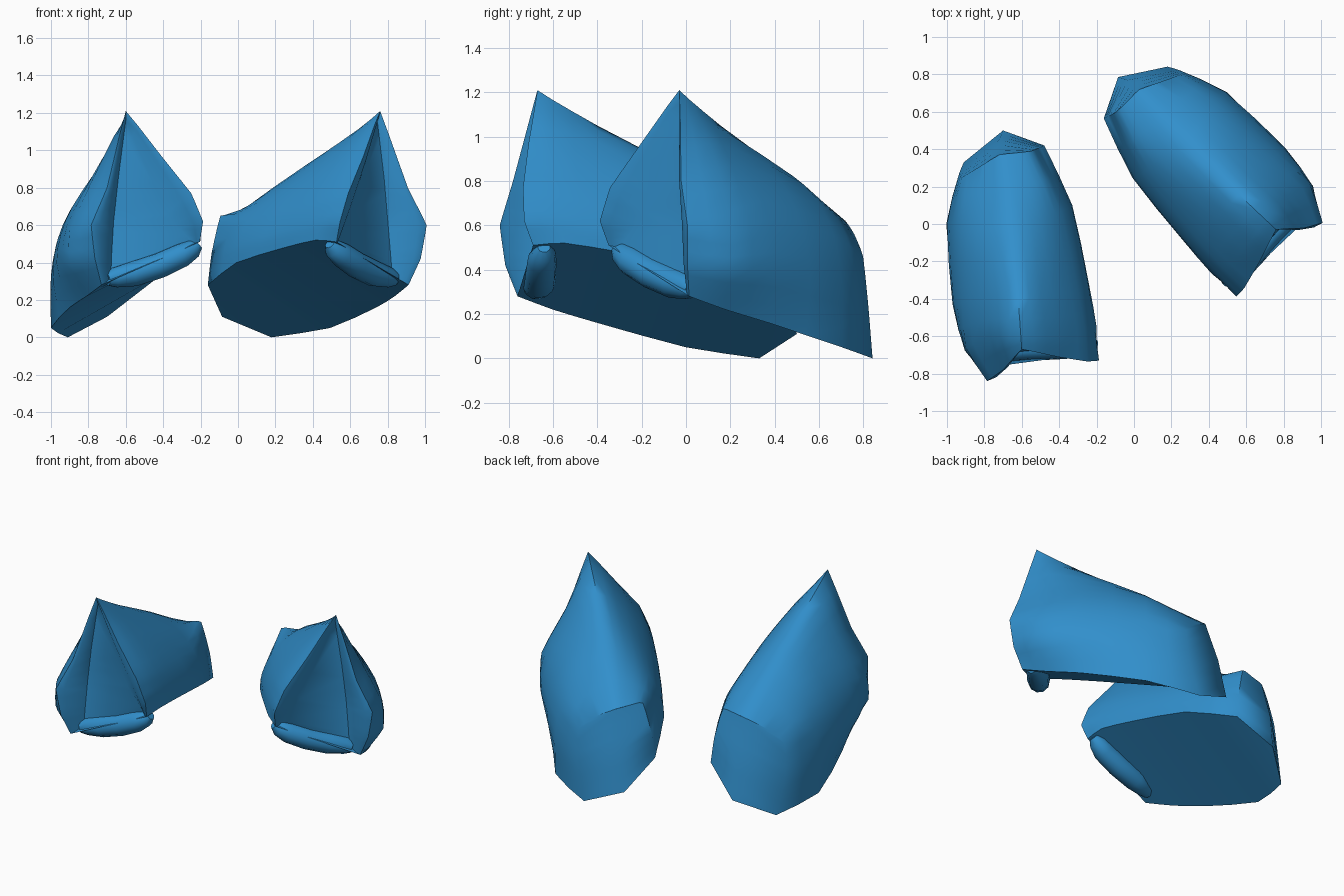
import bpy, bmesh, math
from mathutils import Matrix, Vector
from mathutils.geometry import interpolate_bezier

cube = bpy.data.objects.get("Cube")
if cube:
    bpy.data.objects.remove(cube, do_unlink=True)

blue = bpy.data.materials.new("blue")
blue.use_nodes = True
blue.diffuse_color = (0.031, 0.275, 0.6, 1)
bsdf = blue.node_tree.nodes["Principled BSDF"]
bsdf.inputs["Base Color"].default_value = blue.diffuse_color
bsdf.inputs["Roughness"].default_value = 0.6

# Cross-sections, each from the outer sole edge over the ridge to the inner sole edge
rim = [(-.73, -.76, .28), (-.765, -.815, .42), (-.785, -.84, .6), (-.7, -.78, .8), (-.6, -.67, 1.21),
       (-.41, -.71, .97), (-.25, -.735, .77), (-.187, -.73, .62), (-.205, -.69, .51)]
neck = [(-.81, -.6, .22), (-.9, -.68, .4), (-.9, -.66, .57), (-.77, -.6, .86), (-.605, -.6, 1.165),
        (-.4, -.6, .95), (-.26, -.58, .75), (-.21, -.58, .62), (-.2, -.55, .52)]
middle = [(-.9, -.4, .16), (-.97, -.43, .4), (-.92, -.42, .63), (-.78, -.4, .86), (-.62, -.4, 1.05),
          (-.44, -.38, .91), (-.3, -.36, .72), (-.25, -.33, .58), (-.245, -.3, .48)]
rear = [(-1, 0, .05), (-1, 0, .33), (-.95, 0, .56), (-.83, 0, .74), (-.66, 0, .84),
        (-.5, .03, .77), (-.39, .07, .63), (-.34, .09, .5), (-.33, .1, .4)]
shoulder = [(-.91, .33, 0), (-.935, .27, .23), (-.92, .25, .46), (-.82, .31, .56), (-.72, .37, .62),
            (-.63, .38, .64), (-.55, .39, .65), (-.5, .41, .45), (-.48, .42, .28)]

# Outline of the shallow recess in the mouth, with its lower corners at 2 and 6
recess = [(-.68, -.69, .32), (-.675, -.68, .45), (-.665, -.67, .62), (-.64, -.665, .85), (-.6, -.65, 1.16),
          (-.49, -.65, .91), (-.38, -.65, .66), (-.31, -.65, .58), (-.24, -.66, .5)]

# Rounded lip between rim and recess
lip = [Vector([a + k * (b - a) for a, b, k in zip(p, q, (.4, .12, .3))]) for p, q in zip(rim, recess)]

# Line down the middle of the back wall
tip, waist, crown = (-.7, .5, .11), (-.72, .45, .36), shoulder[4]
back = [tip, waist] + [crown] * 5 + [waist, tip]

ACROSS, ALONG = 3, 2


def refine(points, roundness, steps):
    """Add points between the given ones, from straight (0) to fully curved (1)."""
    pts = [Vector(p) for p in points]
    last = len(pts) - 1
    result = [pts[0]]
    for i in range(last):
        p, q = pts[i], pts[i + 1]
        chord = q - p
        before = (q - pts[i - 1]) / 2 if i > 0 else chord
        after = (pts[i + 2] - p) / 2 if i + 2 <= last else chord
        start = p + chord.lerp(before, roundness) / 3
        end = q - chord.lerp(after, roundness) / 3
        result += interpolate_bezier(p, start, end, q, steps + 1)[1:]
    return result


# The body is sharp at the mouth and grows rounder towards the rear
body = [refine(s, r, ACROSS) for s, r in
        ((rim, .1), (neck, .4), (middle, .9), (rear, 1), (shoulder, .4))]
columns = [refine(column, .6, ALONG) for column in zip(*body)]
sections = ([refine(s, 0, ACROSS) for s in (recess, lip)]
            + [list(row) for row in zip(*columns)]
            + [refine(back, 0, ACROSS)])


def shade(obj):
    bpy.ops.object.select_all(action='DESELECT')
    obj.select_set(True)
    bpy.context.view_layer.objects.active = obj
    bpy.ops.object.shade_smooth_by_angle(angle=math.radians(55))


def build_hood(name, place):
    """Skin the sections, then close the sole and the recess with flat faces."""
    bm = bmesh.new()
    rows = [[bm.verts.new(place @ p) for p in row] for row in sections]
    for a, b in zip(rows, rows[1:]):
        for i in range(len(a) - 1):
            bm.faces.new((a[i], a[i + 1], b[i + 1], b[i]))
    # Sole between the two lower edges, and the strip under the mouth
    for a, b in zip(rows, rows[1:]):
        bm.faces.new((a[0], b[0], b[-1], a[-1]))
    # Upper and lower panels of the recess
    inner, low, high = rows[0], 2 * ACROSS, 6 * ACROSS
    bm.faces.new(inner[low:high + 1])
    bm.faces.new(inner[:low + 1] + inner[high:])
    bmesh.ops.remove_doubles(bm, verts=bm.verts, dist=.001)
    bmesh.ops.recalc_face_normals(bm, faces=bm.faces)
    mesh = bpy.data.meshes.new(name)
    bm.to_mesh(mesh)
    bm.free()
    mesh.materials.append(blue)
    obj = bpy.data.objects.new(name, mesh)
    bpy.context.collection.objects.link(obj)
    shade(obj)


def build_threshold(name, place):
    """Rounded bar under the front edge of the sole."""
    path = [(-.7, -.7, .31), (-.66, -.68, .32), (-.56, -.66, .34), (-.42, -.655, .385),
            (-.3, -.65, .44), (-.24, -.64, .475), (-.21, -.64, .5)]
    radii = [.5, .8, 1, 1, .95, .75, .4]
    curve = bpy.data.curves.new(name, 'CURVE')
    curve.dimensions = '3D'
    curve.bevel_depth = .07
    curve.bevel_resolution = 3
    curve.use_fill_caps = True
    spline = curve.splines.new('POLY')
    spline.points.add(len(path) - 1)
    for point, co, radius in zip(spline.points, path, radii):
        point.co = (*(place @ Vector(co)), 1)
        point.radius = radius
    curve.materials.append(blue)
    obj = bpy.data.objects.new(name, curve)
    bpy.context.collection.objects.link(obj)
    shade_target = obj
    bpy.ops.object.select_all(action='DESELECT')
    shade_target.select_set(True)
    bpy.context.view_layer.objects.active = shade_target
    bpy.ops.object.convert(target='MESH')
    shade(bpy.context.view_layer.objects.active)


# The second hood is the first one mirrored and turned about its peak
peak = Vector(rim[4])
mirrored = (Matrix.Translation((.76, -.03, peak.z))
            @ Matrix.Rotation(math.radians(50.9), 4, 'Z')
            @ Matrix.Scale(-1, 4, (1, 0, 0))
            @ Matrix.Translation(-peak))

for side, place in (("right", Matrix.Identity(4)), ("left", mirrored)):
    build_hood(side + "_hood", place)
    build_threshold(side + "_threshold", place)
